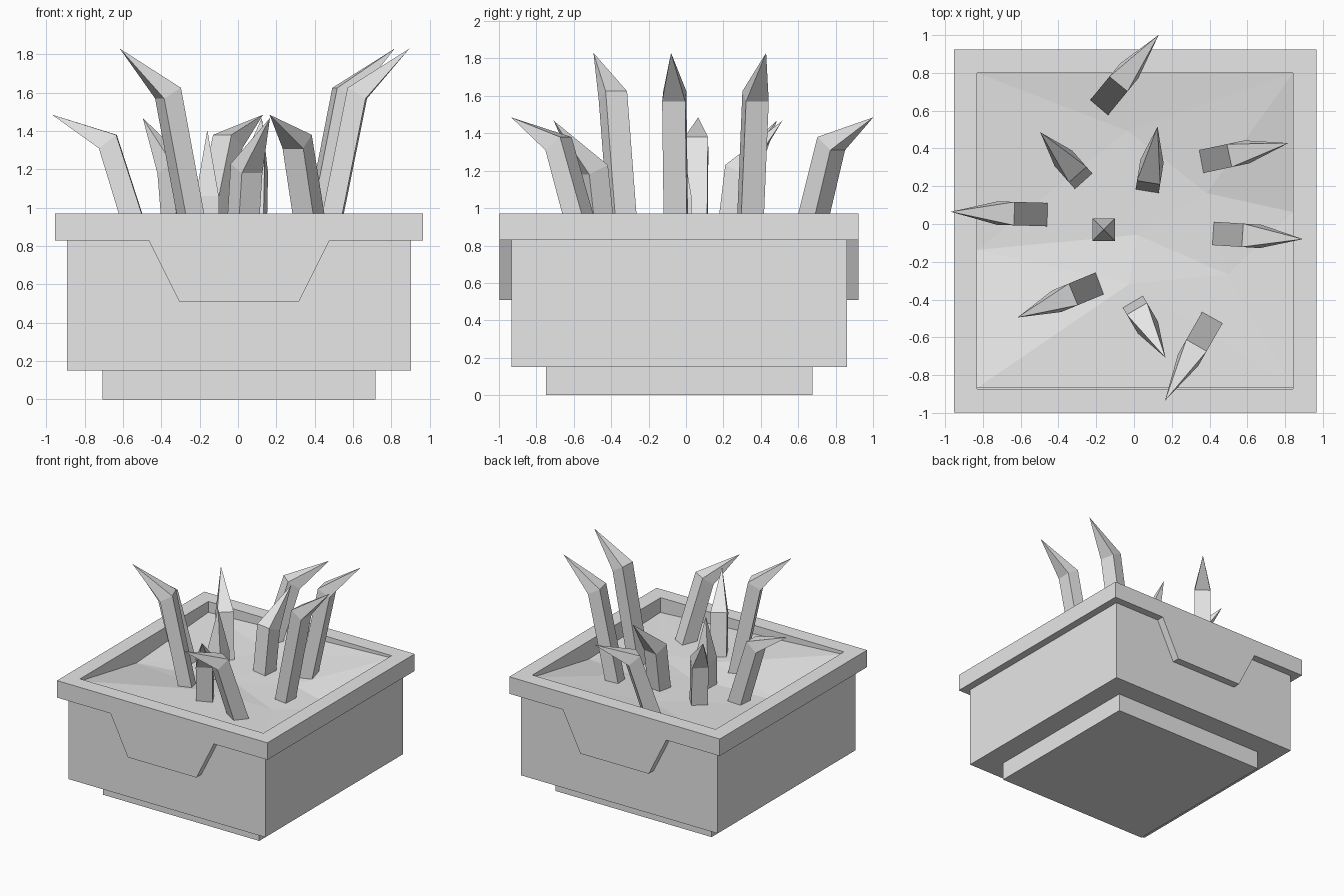
import bpy
import bmesh
from math import atan2
from mathutils import Matrix, Vector
from mathutils.geometry import delaunay_2d_cdt

if "Cube" in bpy.data.objects:
    bpy.data.objects.remove(bpy.data.objects["Cube"])

CENTRE = Vector((0.006, -0.037, 0))

grey = bpy.data.materials.new("light_grey")
grey.use_nodes = True
grey.diffuse_color = (0.8, 0.8, 0.8, 1)
grey.node_tree.nodes["Principled BSDF"].inputs["Base Color"].default_value = (0.8, 0.8, 0.8, 1)


def finish(name, bm, matrix=None, fix_normals=True):
    if fix_normals:
        bmesh.ops.recalc_face_normals(bm, faces=bm.faces)
    mesh = bpy.data.meshes.new(name)
    bm.to_mesh(mesh)
    bm.free()
    mesh.materials.append(grey)
    obj = bpy.data.objects.new(name, mesh)
    obj.matrix_world = matrix or Matrix.Translation(CENTRE)
    bpy.context.collection.objects.link(obj)
    return obj


def square_loft(name, rings, closed=False):
    """Join square rings given as (half width, height)."""
    bm = bmesh.new()
    corners = ((-1, -1), (1, -1), (1, 1), (-1, 1))
    loops = [[bm.verts.new((a * h, b * h, z)) for a, b in corners] for h, z in rings]
    pairs = list(zip(loops, loops[1:]))
    if closed:
        pairs.append((loops[-1], loops[0]))
    else:
        bm.faces.new(loops[0])
        bm.faces.new(loops[-1])
    for low, high in pairs:
        for i in range(4):
            j = (i + 1) % 4
            bm.faces.new((low[i], low[j], high[j], high[i]))
    return finish(name, bm)


def extrude_profile(name, points, axis, start, depth, matrix=None):
    """Extrude a flat outline along an axis."""
    bm = bmesh.new()
    face = bm.faces.new([bm.verts.new(Vector(p) + axis * start) for p in points])
    moved = bmesh.ops.extrude_face_region(bm, geom=[face])["geom"]
    verts = [g for g in moved if isinstance(g, bmesh.types.BMVert)]
    bmesh.ops.translate(bm, verts=verts, vec=axis * depth)
    return finish(name, bm, matrix)


# Planter: foot, hollow body and overhanging rim
square_loft("foot", [(0.712, 0), (0.712, 0.15)])
square_loft("planter_body", [(0.897, 0.15), (0.897, 0.83), (0.84, 0.83), (0.84, 0.7)])
square_loft("planter_rim", [(0.836, 0.74), (0.836, 0.97), (0.96, 0.97), (0.96, 0.83), (0.84, 0.83)], True)

# Tapered panels hanging from the rim, front and back
outline = [(-0.472, 0, 0.83), (-0.312, 0, 0.51), (0.312, 0, 0.51), (0.472, 0, 0.83)]
for name, side in (("front_panel", -1), ("back_panel", 1)):
    extrude_profile(name, outline, Vector((0, side, 0)), 0.89, 0.07)

# Uneven faceted soil, high in two opposite corners
soil = [(-0.836, -0.83, 0.95), (0.836, -0.83, 0.85), (0.836, 0.845, 0.95), (-0.836, 0.845, 0.88),
        (-0.836, -0.1, 0.82), (0.836, 0.1, 0.82), (-0.03, -0.28, 0.88), (-0.04, 0.53, 0.87),
        (0.38, 0.2, 0.85), (0.01, -0.02, 0.85), (0.49, -0.23, 0.84)]
soil = [(x, max(-0.836, min(0.836, y)), z) for x, y, z in soil]
flat, _, triangles, *_ = delaunay_2d_cdt([Vector(p[:2]) for p in soil], [], [], 0, 0.0001)
bm = bmesh.new()
verts = [bm.verts.new((v.x, v.y, min(soil, key=lambda p: (Vector(p[:2]) - v).length)[2])) for v in flat]
for tri in triangles:
    face = bm.faces.new([verts[i] for i in tri])
    face.normal_update()
    if face.normal.z < 0:
        face.normal_flip()
finish("soil", bm, fix_normals=False)

# Bent spikes: inner base, inner knee, tip, outer knee, outer base as (reach, height)
PROFILES = {
    "tall": [(-0.03, 0.7), (0.155, 1.625), (0.475, 1.83), (0.25, 1.57), (0.074, 0.7)],
    "medium": [(-0.05, 0.7), (0.17, 1.38), (0.506, 1.485), (0.26, 1.31), (0.074, 0.7)],
    "short": [(-0.02, 0.7), (0.045, 1.23), (0.345, 1.468), (0.16, 1.18), (0.1, 0.7)],
}


def spike(name, kind, base, tip):
    inner_base, inner_knee, point, outer_knee, outer_base = PROFILES[kind]
    bm = bmesh.new()
    half = 0.062
    rings = []
    for pair in ((inner_base, outer_base), (inner_knee, outer_knee)):
        (r0, z0), (r1, z1) = pair
        rings.append([bm.verts.new(p) for p in
                      ((r0, -half, z0), (r1, -half, z1), (r1, half, z1), (r0, half, z0))])
    top = bm.verts.new((point[0], 0, point[1]))
    bm.faces.new(rings[0])
    for i in range(4):
        j = (i + 1) % 4
        bm.faces.new((rings[0][i], rings[0][j], rings[1][j], rings[1][i]))
        bm.faces.new((rings[1][i], rings[1][j], top))
    angle = atan2(tip[1] - base[1], tip[0] - base[0])
    finish(name, bm, Matrix.Translation((*base, 0)) @ Matrix.Rotation(angle, 4, "Z"))


spike("tall_spike_front", "tall", (-0.178, -0.313), (-0.605, -0.49))
spike("tall_spike_back", "tall", (0.353, 0.33), (0.825, 0.43))
spike("tall_spike_left", "tall", (0.42, -0.05), (0.895, -0.08))
spike("medium_spike_right", "medium", (-0.464, 0.05), (-0.97, 0.065))
spike("medium_spike_back", "medium", (-0.19, 0.61), (0.13, 1.0))
spike("medium_spike_front", "medium", (0.415, -0.495), (0.167, -0.93))
spike("short_spike_right", "short", (-0.268, 0.228), (-0.5, 0.49))
spike("short_spike_back", "short", (0.07, 0.175), (0.125, 0.517))
spike("short_spike_front", "short", (-0.007, -0.41), (0.162, -0.7))

# Upright centre spike
centre_spike = square_loft("centre_spike", [(0.06, 0.7), (0.06, 1.06), (0.001, 1.4)])
centre_spike.location = (-0.16, -0.03, 0)
